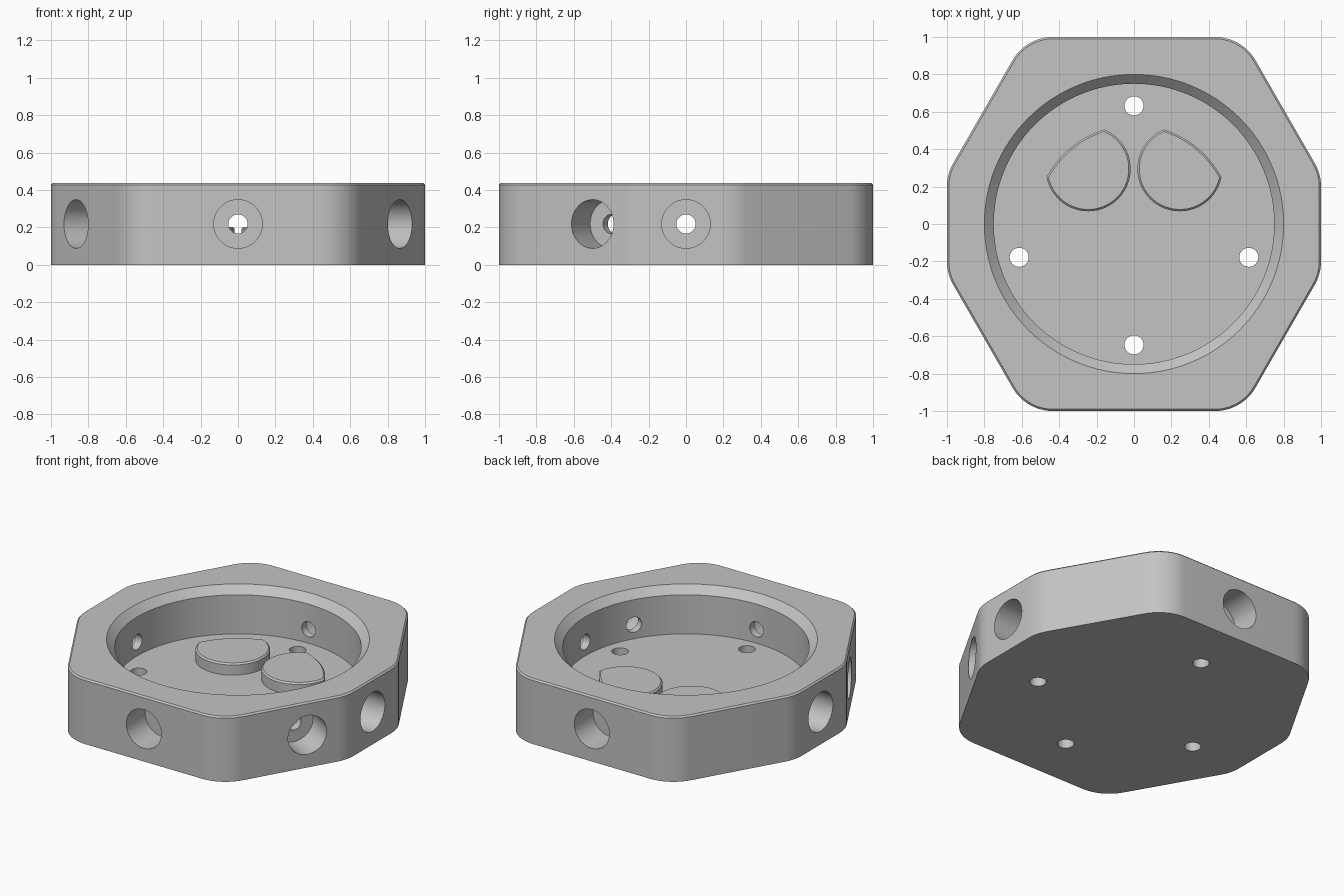
import bpy
import bmesh
from math import sin, cos, pi, radians, atan2, acos, hypot
from mathutils import Matrix

if "Cube" in bpy.data.objects:
    bpy.data.objects.remove(bpy.data.objects["Cube"])

H = 0.437          # body height
FLOOR = 0.125      # pocket floor height
grey = bpy.data.materials.new("machined grey")
grey.diffuse_color = (0.55, 0.55, 0.55, 1)
grey.use_nodes = True
grey.node_tree.nodes["Principled BSDF"].inputs["Base Color"].default_value = grey.diffuse_color


def loft(name, rings):
    """Closed solid through stacked (outline, z) rings with equal point counts."""
    bm = bmesh.new()
    loops = [[bm.verts.new((x, y, z)) for x, y in pts] for pts, z in rings]
    n = len(loops[0])
    for a, b in zip(loops, loops[1:]):
        for i in range(n):
            j = (i + 1) % n
            bm.faces.new((a[i], a[j], b[j], b[i]))
    bm.faces.new(loops[0][::-1])
    bm.faces.new(loops[-1])
    bmesh.ops.recalc_face_normals(bm, faces=bm.faces)
    mesh = bpy.data.meshes.new(name)
    bm.to_mesh(mesh)
    bm.free()
    mesh.materials.append(grey)
    ob = bpy.data.objects.new(name, mesh)
    bpy.context.collection.objects.link(ob)
    return ob


def arc(cx, cy, r, a0, a1, n):
    return [(cx + r * cos(a0 + (a1 - a0) * i / n),
             cy + r * sin(a0 + (a1 - a0) * i / n)) for i in range(n + 1)]


def circle(r, n):
    return arc(0, 0, r, 0, 2 * pi, n)[:-1]


def body_outline(r):
    """Hexagon with two clipped corners, all corners rounded."""
    q = arc(0.75, 0.2, r, 0, pi / 6, 6) + arc(0.433, 0.75, r, pi / 6, pi / 2, 12)
    left = [(-x, y) for x, y in reversed(q)]
    return q + left + [(-x, -y) for x, y in q + left]


def boss_outline(side, inset):
    """Disc trimmed by a larger circle around the body centre."""
    cx, cy, r, R = 0.245 * side, 0.295, 0.227 - inset, 0.53 - inset
    d, phi = hypot(cx, cy), atan2(cy, cx)
    half = acos((R * R + d * d - r * r) / (2 * R * d))
    cut = acos((R * R - d * d - r * r) / (2 * d * r))
    return (arc(cx, cy, r, phi + cut, phi + 2 * pi - cut, 48)
            + arc(0, 0, R, phi - half, phi + half, 16)[1:-1])


def smooth(ob):
    bpy.ops.object.select_all(action='DESELECT')
    ob.select_set(True)
    bpy.context.view_layer.objects.active = ob
    bpy.ops.object.shade_smooth_by_angle(angle=radians(25))


# Body with a small top chamfer
body = loft("hex_body", [(body_outline(0.25), 0),
                         (body_outline(0.25), H - 0.01),
                         (body_outline(0.24), H)])

# Round pocket with chamfered rim
cutters = [loft("pocket_cutter", [(circle(0.75, 128), FLOOR),
                                  (circle(0.75, 128), H - 0.05),
                                  (circle(0.85, 128), H + 0.05)])]

# Vertical through holes in the floor
for x, y in ((0, 0.632), (0, -0.646), (0.614, -0.178), (-0.614, -0.178)):
    c = loft("floor_hole_cutter", [(circle(0.051, 32), -0.1), (circle(0.051, 32), 0.3)])
    c.matrix_world = Matrix.Translation((x, y, 0))
    cutters.append(c)

# Counterbored holes through the side walls
for deg in (0, -30, -90, -150, 180, 90):
    c = loft("side_hole_cutter", [(circle(0.051, 48), 0.6), (circle(0.051, 48), 0.8),
                                  (circle(0.13, 48), 0.8), (circle(0.13, 48), 1.1)])
    c.matrix_world = (Matrix.Translation((0, 0, H / 2))
                      @ Matrix.Rotation(radians(deg), 4, 'Z')
                      @ Matrix.Rotation(pi / 2, 4, 'Y'))
    cutters.append(c)

for c in cutters:
    c.hide_render = True
    mod = body.modifiers.new("cut", 'BOOLEAN')
    mod.operation = 'DIFFERENCE'
    mod.solver = 'EXACT'
    mod.object = c
bpy.context.view_layer.update()
cut_mesh = bpy.data.meshes.new_from_object(
    body.evaluated_get(bpy.context.evaluated_depsgraph_get()))
body.modifiers.clear()
body.data = cut_mesh
for c in cutters:
    bpy.data.objects.remove(c)
smooth(body)

# Two raised bosses on the pocket floor
for name, side in (("right_boss", 1), ("left_boss", -1)):
    smooth(loft(name, [(boss_outline(side, 0), FLOOR - 0.005),
                       (boss_outline(side, 0), 0.193),
                       (boss_outline(side, 0.01), 0.203)]))
